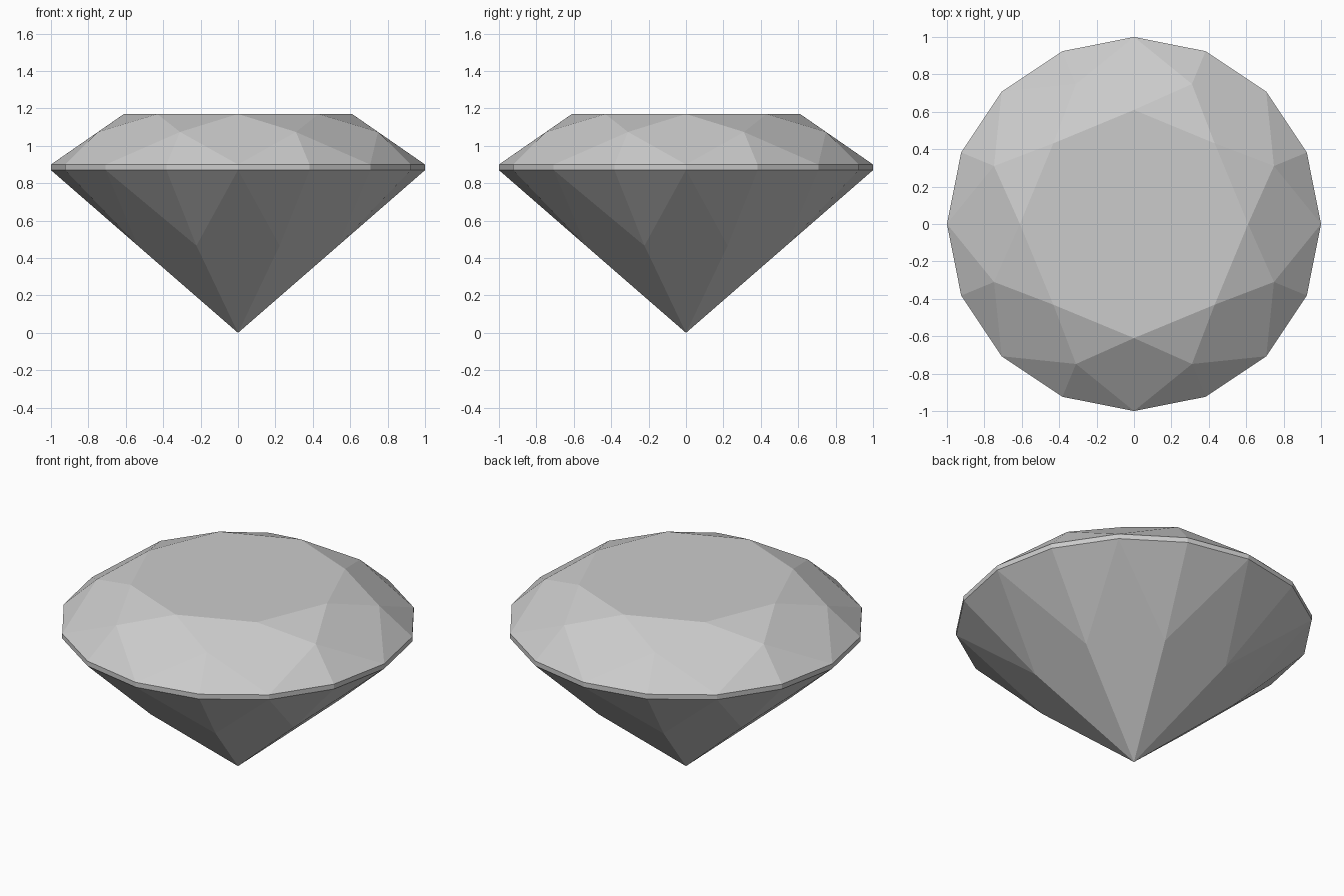
import bpy, bmesh, math

if "Cube" in bpy.data.objects:
    bpy.data.objects.remove(bpy.data.objects["Cube"])

mat = bpy.data.materials.new("gem grey")
mat.diffuse_color = (0.6, 0.6, 0.6, 1)
mat.use_nodes = True
mat.node_tree.nodes["Principled BSDF"].inputs["Base Color"].default_value = mat.diffuse_color

bm = bmesh.new()


def ring(count, radius, z, offset=0.0):
    """Evenly spaced vertices; offset is in degrees."""
    step = math.tau / count
    a0 = math.radians(offset)
    return [bm.verts.new((radius * math.cos(a0 + i * step),
                          radius * math.sin(a0 + i * step), z))
            for i in range(count)]


# Levels of the cut, from top to bottom
table = ring(8, 0.61, 1.17)
crown = ring(8, 0.81, 1.074, 22.5)
girdle_top = ring(16, 1.0, 0.90)
girdle_low = ring(16, 1.0, 0.87)
pavilion = ring(8, 0.58, 0.466, 22.5)
culet = bm.verts.new((0, 0, 0))

bm.faces.new(table)
for i in range(8):
    j, a, b, c = (i + 1) % 8, 2 * i, 2 * i + 1, (2 * i + 2) % 16
    # Crown: star, kite and two upper girdle facets
    bm.faces.new((table[i], crown[i], table[j]))
    bm.faces.new((table[i], crown[i - 1], girdle_top[a], crown[i]))
    bm.faces.new((crown[i], girdle_top[a], girdle_top[b]))
    bm.faces.new((crown[i], girdle_top[b], girdle_top[c]))
    # Girdle band
    for p, q in ((a, b), (b, c)):
        bm.faces.new((girdle_top[p], girdle_low[p], girdle_low[q], girdle_top[q]))
    # Pavilion: two lower girdle facets and a main facet
    bm.faces.new((pavilion[i], girdle_low[b], girdle_low[a]))
    bm.faces.new((pavilion[i], girdle_low[c], girdle_low[b]))
    bm.faces.new((culet, pavilion[i], girdle_low[a], pavilion[i - 1]))

bmesh.ops.recalc_face_normals(bm, faces=bm.faces)
mesh = bpy.data.meshes.new("cut_gem")
bm.to_mesh(mesh)
bm.free()
mesh.materials.append(mat)
gem = bpy.data.objects.new("cut_gem", mesh)
bpy.context.collection.objects.link(gem)
